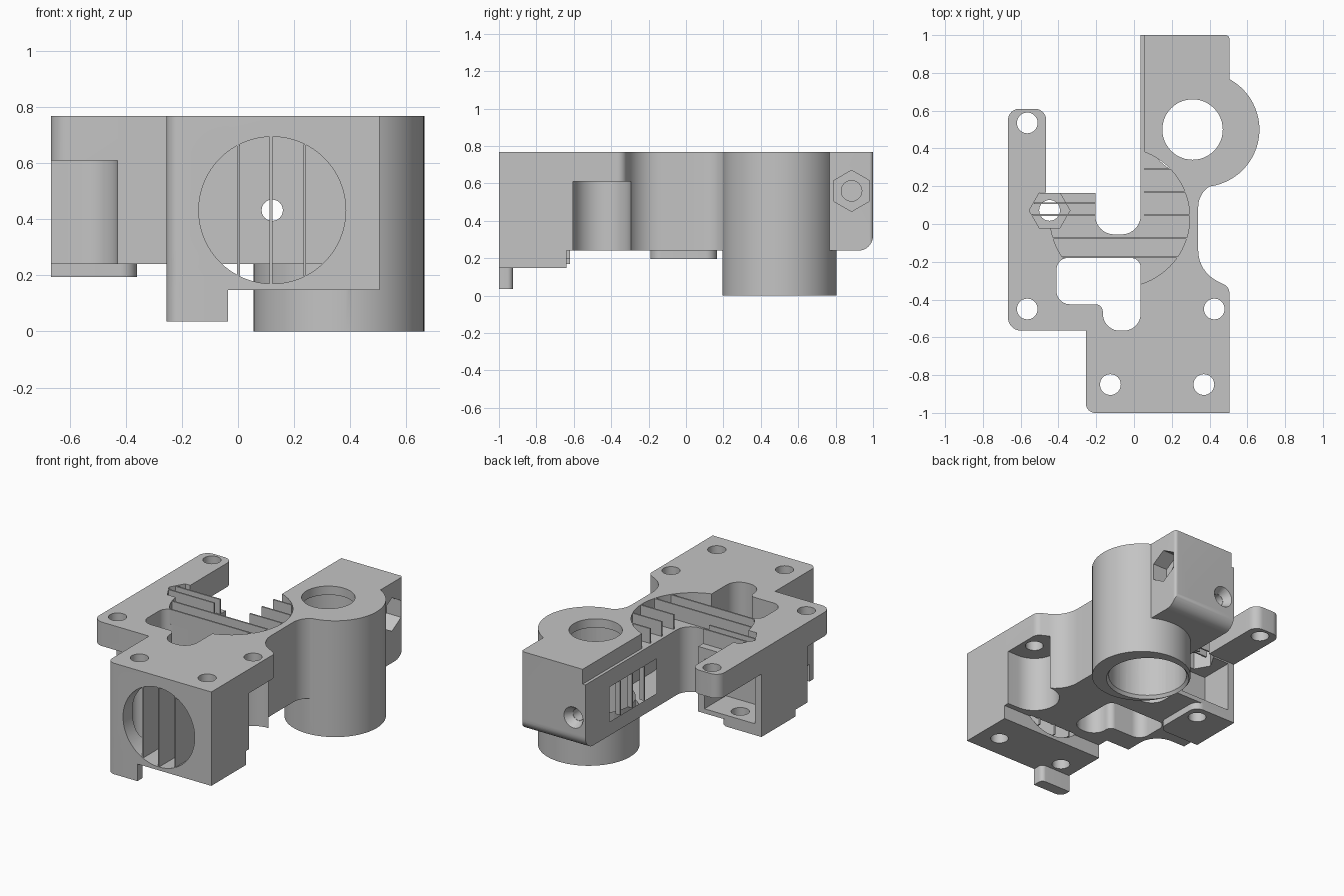
import bpy, bmesh, math
from mathutils import Vector

old = bpy.data.objects.get("Cube")
if old:
    bpy.data.objects.remove(old)

grey = bpy.data.materials.new("plain_grey")
grey.use_nodes = True
grey.diffuse_color = (0.55, 0.55, 0.55, 1)
grey.node_tree.nodes["Principled BSDF"].inputs["Base Color"].default_value = (0.55, 0.55, 0.55, 1)

TOP, FLOOR, BASE = 0.768, 0.67, 0.24
PLATE = 0.61          # underside of the thin screw plates


def rounded(corners):
    """Polygon from (a, b[, radius]) corners, filleting those with a radius."""
    pts = []
    for i, c in enumerate(corners):
        p, r = Vector(c[:2]), (c[2] if len(c) > 2 else 0)
        if not r:
            pts.append(p)
            continue
        u = (Vector(corners[i - 1][:2]) - p).normalized()
        v = (Vector(corners[(i + 1) % len(corners)][:2]) - p).normalized()
        half = u.angle(v) / 2
        start, end = p + u * (r / math.tan(half)), p + v * (r / math.tan(half))
        centre = p + (u + v).normalized() * (r / math.sin(half))
        a, b = start - centre, end - centre
        sweep = a.angle(b)
        for k in range(11):
            t = k / 10
            pts.append(centre + (a * math.sin((1 - t) * sweep) + b * math.sin(t * sweep)) / math.sin(sweep))
    return pts


def prism(name, pts, lo, hi, axis="z", grow=1.0, centre=(0, 0)):
    """Extrude a polygon along an axis; grow scales the far end about centre."""
    place = {"z": lambda a, b, h: (a, b, h), "y": lambda a, b, h: (a, h, b),
             "x": lambda a, b, h: (h, a, b)}[axis]
    bm = bmesh.new()
    c = Vector(centre)
    near = [bm.verts.new(place(p[0], p[1], lo)) for p in pts]
    far = [bm.verts.new(place(*(c + (Vector(p[:2]) - c) * grow), hi)) for p in pts]
    bm.faces.new(near)
    bm.faces.new(far)
    for i in range(len(pts)):
        j = (i + 1) % len(pts)
        bm.faces.new((near[i], near[j], far[j], far[i]))
    bmesh.ops.recalc_face_normals(bm, faces=bm.faces)
    mesh = bpy.data.meshes.new(name)
    bm.to_mesh(mesh)
    bm.free()
    mesh.materials.append(grey)
    ob = bpy.data.objects.new(name, mesh)
    bpy.context.collection.objects.link(ob)
    return ob


def box(name, x0, x1, y0, y1, z0, z1):
    return prism(name, [(x0, y0), (x1, y0), (x1, y1), (x0, y1)], z0, z1)


def round_bar(name, centre, r, lo, hi, axis="z", n=48, turn=0, grow=1.0):
    pts = [(centre[0] + r * math.cos(math.tau * k / n + turn),
            centre[1] + r * math.sin(math.tau * k / n + turn)) for k in range(n)]
    return prism(name, pts, lo, hi, axis, grow, centre)


def combine(body, other, operation):
    mod = body.modifiers.new("join", "BOOLEAN")
    mod.operation, mod.solver, mod.object = operation, "EXACT", other
    bpy.context.view_layer.update()
    graph = bpy.context.evaluated_depsgraph_get()
    mesh = bpy.data.meshes.new_from_object(body.evaluated_get(graph))
    body.modifiers.clear()
    body.data = mesh
    bpy.data.objects.remove(other)


# Main plate outline
outline = [(-.255, -1, .05), (.505, -1), (.505, -.335, .05), (.34, -.25, .18), (.34, .185, .13),
           (.505, .237), (.505, 1, .02), (.035, 1), (.035, -.055, .1), (-.205, -.055, .1),
           (-.205, .165), (-.465, .165), (-.465, .61, .06), (-.667, .61, .06),
           (-.667, -.565, .07), (-.255, -.565)]
body = prism("extruder_body", rounded(outline), BASE, TOP)

# Added masses: bearing boss, front block, front lip, foot
nose = rounded([(-.255, -1, .05), (.505, -1), (.505, -.64), (-.255, -.64)])
lip = rounded([(-.255, -1, .05), (-.035, -1), (-.035, -.925, .03), (-.255, -.925)])
foot = rounded([(-.667, -.19), (-.36, -.19, .06), (-.36, .165, .06), (-.667, .165)])
for part in (round_bar("boss", (.36, .5), .304, 0, TOP, n=80),
             prism("nose", nose, .148, .5),
             prism("lip", lip, .035, .3),
             prism("foot", foot, .195, .3)):
    combine(body, part, "UNION")

# Centre window and motor recess
MC, MR = (-.075, .035), .37
window = rounded([(-.41, -.18, .06), (.035, -.18, .05), (.035, -.565, .09), (-.165, -.565, .09),
                  (-.165, -.425, .04), (-.41, -.425, .07)])
cuts = [prism("window", window, -.1, 1),
        round_bar("recess", MC, MR, FLOOR, 1, n=80),
        box("ledge", 0, .055, .05, 1.1, FLOOR, 1)]

# Bearing bore with lip and chamfer
cuts += [round_bar("shaft_hole", (.31, .5), .16, -.1, 1),
         round_bar("bearing_bore", (.31, .5), .24, -.1, .71, n=64),
         round_bar("bore_chamfer", (.31, .5), .255, -.001, .02, n=64, grow=.94)]

# Hot end bore, filament path and its countersink
FX, FZ = .122, .432
cuts += [round_bar("hot_end_bore", (FX, FZ), .262, -1.1, -.63, "y", 64),
         round_bar("filament_path", (FX, FZ), .038, -1.1, 1.1, "y", 24),
         round_bar("countersink", (FX, FZ), .04, .95, 1.001, "y", 24, grow=1.75)]

# Vertical screw holes
for x, y in ((-.565, .535), (-.565, -.45), (.425, -.45), (-.125, -.85), (.37, -.85), (-.447, .072)):
    cuts.append(round_bar("screw_hole", (x, y), .055, -.1, 1, n=32))

# Screw head clearances and thin arm underside
cuts += [round_bar("right_clearance", (.425, -.45), .155, 0, PLATE),
         box("right_clearance_side", .425, .7, -.605, -.295, 0, PLATE),
         round_bar("left_clearance", (-.565, -.45), .135, 0, PLATE),
         box("left_clearance_front", -.8, -.43, -.7, -.45, 0, PLATE),
         box("left_clearance_side", -.8, -.565, -.5, -.315, 0, PLATE),
         box("arm_underside", -.8, -.3, .165, .8, 0, PLATE)]

# Idler pocket, nut traps and gear window
cuts += [box("idler_pocket", -.62, -.25, -.06, .3, .27, .6),
         round_bar("top_nut_trap", (-.447, .072), .108, .58, 1, n=6),
         round_bar("side_nut_trap", (.885, .56), .11, .4, .7, "x", 6, math.pi / 2),
         round_bar("side_screw_hole", (.885, .56), .055, .2, .7, "x", 32),
         box("gear_window", -.02, .2, .26, .75, .33, .56)]

# Rounded lower back edge
edge = rounded([(1.03, .2), (1.03, .33), (1, .33), (1, BASE, .08), (.91, BASE), (.91, .2)])
cuts.append(prism("edge_round", edge, -.1, .7, "x"))

for cut in cuts:
    combine(body, cut, "DIFFERENCE")

# Thin ribs across the motor recess, split by the side opening
T = .005
for y in (.291, .17, .048, -.074, -.175):
    half = math.sqrt(MR ** 2 - (y - MC[1]) ** 2)
    x0, x1 = MC[0] - half, MC[0] + half
    if y < -.06:
        box("recess_rib", x0, x1, y - T, y + T, FLOOR - .002, TOP - .001)
        continue
    box("recess_rib_right", .055, x1, y - T, y + T, FLOOR - .002, TOP - .001)
    if y < .1:
        box("recess_rib_left", -.54, -.205, y - T, y + T, FLOOR - .002, TOP - .001)
box("nut_trap_rib", -.53, -.205, .105, .115, FLOOR - .002, TOP - .001)

# Upright ribs in the hot end bore
for x in (.002, .118, .238):
    half = math.sqrt(.262 ** 2 - (x - FX) ** 2)
    box("bore_rib", x - T, x + T, -.998, -.62, FZ - half, FZ + half)

# Upright ribs in the gear window
for y in (.38, .505, .63):
    box("gear_window_rib", .037, .07, y - T, y + T, .33, .56)

# Smooth the round walls, keep edges sharp
bpy.ops.object.select_all(action="DESELECT")
body.select_set(True)
bpy.context.view_layer.objects.active = body
bpy.ops.object.shade_smooth_by_angle(angle=math.radians(30))
